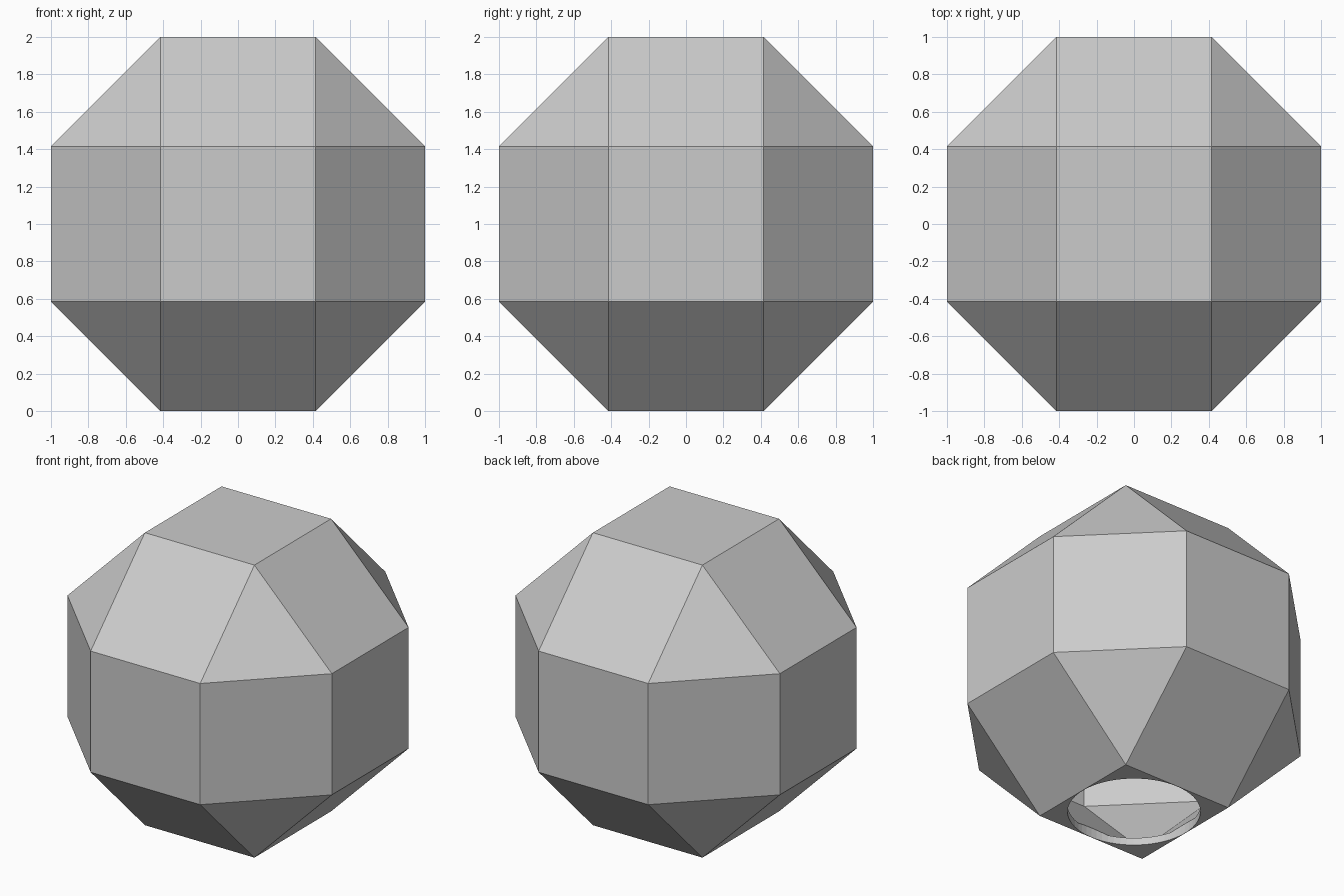
import bpy, bmesh, math
from mathutils import Vector

cube = bpy.data.objects.get("Cube")
if cube:
    bpy.data.objects.remove(cube, do_unlink=True)

EDGE = math.sqrt(2) - 1   # half edge length when the half width is 1
WALL = 0.05

# Single grey material
grey = bpy.data.materials.new("light_grey")
grey.use_nodes = True
colour = (0.6, 0.6, 0.6, 1)
grey.diffuse_color = colour
grey.node_tree.nodes["Principled BSDF"].inputs["Base Color"].default_value = colour

# Faceted ball: hull of three pairs of opposite squares
bm = bmesh.new()
for axis in range(3):
    for side in (-1, 1):
        for u in (-EDGE, EDGE):
            for v in (-EDGE, EDGE):
                p = [u, v]
                p.insert(axis, side)
                bm.verts.new(Vector(p) + Vector((0, 0, 1)))
bmesh.ops.convex_hull(bm, input=bm.verts)
bmesh.ops.dissolve_limit(bm, angle_limit=math.radians(2), verts=bm.verts, edges=bm.edges)
bmesh.ops.recalc_face_normals(bm, faces=bm.faces)
mesh = bpy.data.meshes.new("faceted_shell")
bm.to_mesh(mesh)
bm.free()
shell = bpy.data.objects.new("faceted_shell", mesh)
bpy.context.collection.objects.link(shell)
mesh.materials.append(grey)

# Hollow wall
wall = shell.modifiers.new("wall", "SOLIDIFY")
wall.thickness = WALL
wall.offset = -1
wall.use_even_offset = True

# Round opening through the base
bpy.ops.mesh.primitive_cylinder_add(vertices=64, radius=0.412, depth=0.4, location=(0, 0, 0))
cutter = bpy.context.object
cutter.name = "base_hole_cutter"
cutter.hide_render = True
cutter.data.materials.append(grey)
hole = shell.modifiers.new("base_hole", "BOOLEAN")
hole.operation = "DIFFERENCE"
hole.solver = "EXACT"
hole.object = cutter

# Apply the modifiers and drop the cutter
bpy.ops.object.select_all(action="DESELECT")
shell.select_set(True)
bpy.context.view_layer.objects.active = shell
for name in ("wall", "base_hole"):
    bpy.ops.object.modifier_apply(modifier=name)
bpy.data.objects.remove(cutter, do_unlink=True)
bpy.ops.object.shade_flat()
